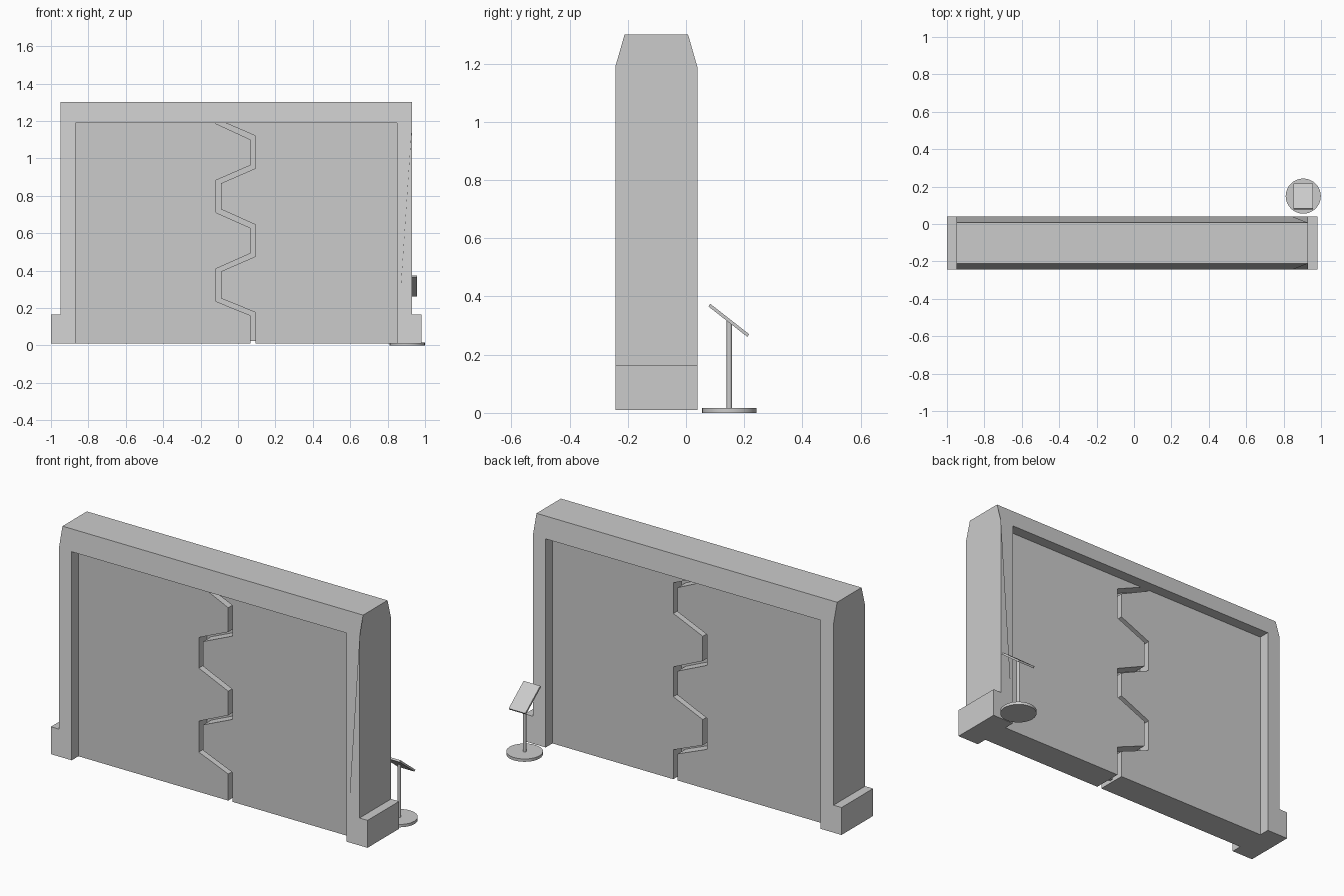
import bpy, bmesh, math

if "Cube" in bpy.data.objects:
    bpy.data.objects.remove(bpy.data.objects["Cube"])


def prism(name, pts, lo, hi, axis):
    """Extrude a 2D outline along x (pts are y,z) or y (pts are x,z)."""
    def place(p, d):
        return (d, p[0], p[1]) if axis == 'x' else (p[0], d, p[1])
    bm = bmesh.new()
    a = [bm.verts.new(place(p, lo)) for p in pts]
    b = [bm.verts.new(place(p, hi)) for p in pts]
    bm.faces.new(a)
    bm.faces.new(b[::-1])
    n = len(pts)
    for i in range(n):
        bm.faces.new((a[i], b[i], b[(i + 1) % n], a[(i + 1) % n]))
    bmesh.ops.recalc_face_normals(bm, faces=bm.faces)
    me = bpy.data.meshes.new(name)
    bm.to_mesh(me)
    bm.free()
    ob = bpy.data.objects.new(name, me)
    bpy.context.collection.objects.link(ob)
    return ob


def disc(name, r, z0, z1, x, y, sides):
    bpy.ops.mesh.primitive_cylinder_add(vertices=sides, radius=r, depth=z1 - z0,
                                        location=(x, y, (z0 + z1) / 2))
    bpy.context.object.name = name
    bpy.ops.object.shade_smooth_by_angle(angle=math.radians(40))


Y0, Y1 = -0.243, 0.039          # frame depth
BOT, OPEN, TOP = 0.01, 1.189, 1.30
CX = -0.01                      # frame centre

# door frame: an arch outline, bevelled along both top edges
arch = [(-0.94, BOT), (-0.99, BOT), (-0.99, 0.165), (-0.94, 0.165), (-0.94, OPEN),
        (-0.94, TOP), (0.94, TOP), (0.94, OPEN), (0.94, 0.165), (0.99, 0.165),
        (0.99, BOT), (0.86, BOT), (0.86, OPEN), (-0.86, OPEN), (-0.86, BOT)]
frame = prism("door_frame", [(CX + x, z) for x, z in arch], Y0, Y1, 'y')
for v in frame.data.vertices:
    if v.co.z > TOP - 0.001:
        v.co.y += 0.032 if v.co.y < -0.1 else -0.032

# zigzag meeting edges, bottom to top
left_edge = [(0.067, BOT), (0.067, 0.16), (-0.117, 0.235), (-0.117, 0.41),
             (0.067, 0.492), (0.067, 0.628), (-0.117, 0.71), (-0.117, 0.883),
             (0.067, 0.963), (0.067, 1.10), (-0.117, 1.185), (-0.117, OPEN)]
right_edge = [(0.094, BOT), (0.094, 0.176), (-0.09, 0.251), (-0.09, 0.396),
              (0.094, 0.476), (0.094, 0.645), (-0.09, 0.727), (-0.09, 0.867),
              (0.094, 0.947), (0.094, 1.12), (-0.066, OPEN)]

# two sliding doors, set back from both frame faces
D0, D1 = Y0 + 0.06, Y1 - 0.06
prism("left_door", [(CX - 0.86, BOT)] + left_edge + [(CX - 0.86, OPEN)], D0, D1, 'y')
prism("right_door", [(CX + 0.86, BOT)] + right_edge + [(CX + 0.86, OPEN)], D0, D1, 'y')

# thin seal closing the gap at mid thickness
mid = (D0 + D1) / 2
seal = [(x, max(z, 0.024)) for x, z in left_edge + right_edge[::-1]]
prism("gap_seal", seal, mid - 0.01, mid + 0.01, 'y')

# control stand behind the frame: base, pole, tilted panel
PX, PY = 0.905, 0.149
disc("stand_base", 0.094, 0, 0.016, PX, PY, 32)
disc("stand_pole", 0.009, 0.016, 0.315, PX, PY, 16)
bpy.ops.mesh.primitive_cube_add(size=1, location=(PX, PY - 0.002, 0.318),
                                rotation=(math.radians(-38), 0, 0))
panel = bpy.context.object
panel.name = "control_panel"
panel.scale = (0.104, 0.17, 0.011)
